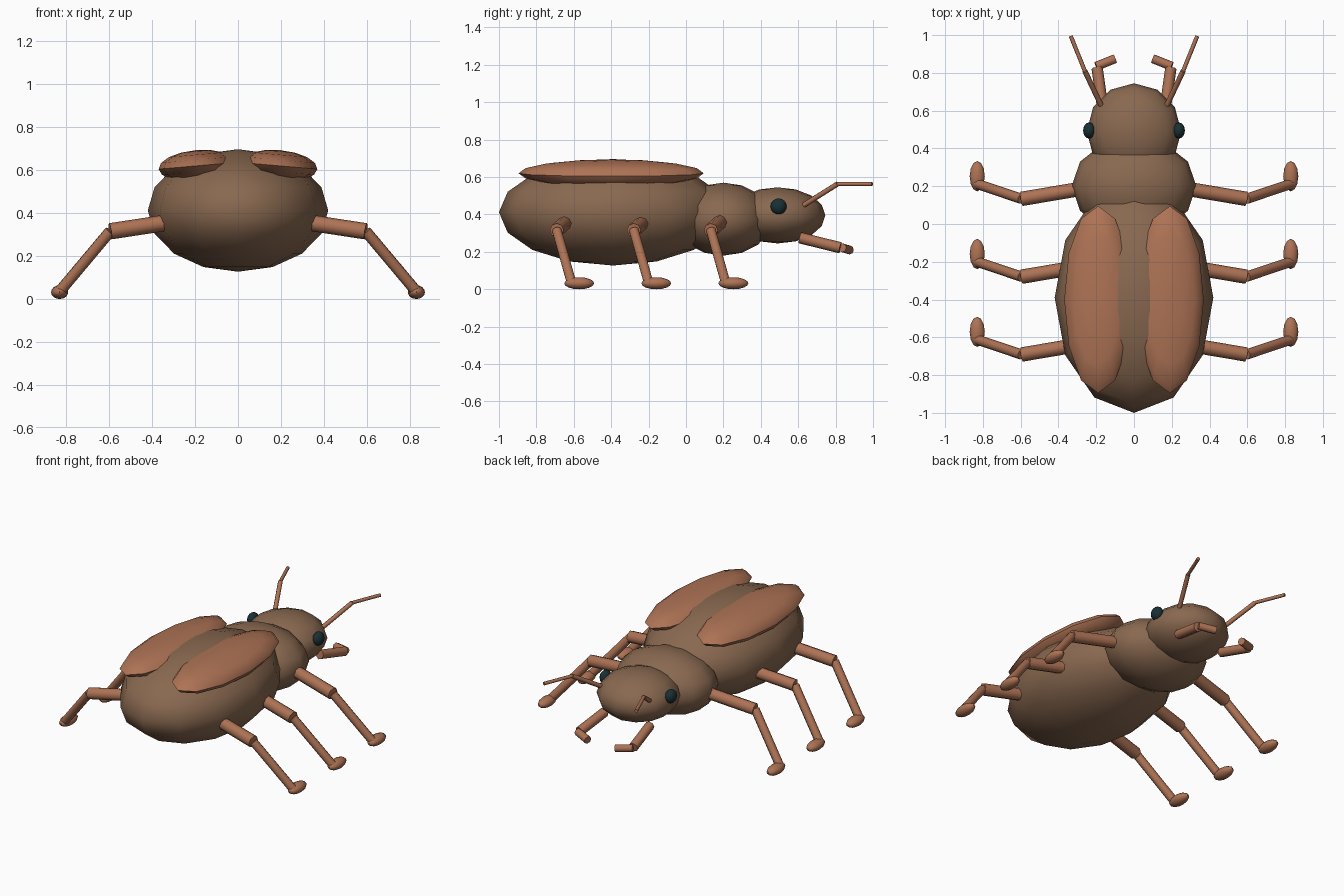
import bpy, math
from mathutils import Vector

if "Cube" in bpy.data.objects:
    bpy.data.objects.remove(bpy.data.objects["Cube"])


def material(name, rgb):
    m = bpy.data.materials.new(name)
    m.diffuse_color = (*rgb, 1)
    m.use_nodes = True
    m.node_tree.nodes["Principled BSDF"].inputs["Base Color"].default_value = m.diffuse_color
    return m


BODY = material("brown shell", (0.25, 0.14, 0.08))
LIMB = material("copper shell", (0.42, 0.17, 0.09))
EYE = material("dark eye", (0.01, 0.03, 0.035))


def finish(name, mat):
    ob = bpy.context.object
    ob.name = name
    ob.data.materials.append(mat)
    bpy.ops.object.shade_smooth_by_angle(angle=math.radians(50))
    return ob


def ellipsoid(name, centre, radii, mat, tilt=0):
    bpy.ops.mesh.primitive_uv_sphere_add(segments=12, ring_count=8, location=centre,
                                         rotation=(0, tilt, 0))
    bpy.context.object.scale = radii
    bpy.ops.object.transform_apply(location=False, rotation=False, scale=True)
    return finish(name, mat)


def rod(name, a, b, radius, mat=LIMB):
    a, b = Vector(a), Vector(b)
    d = b - a
    bpy.ops.mesh.primitive_cylinder_add(vertices=8, radius=radius, depth=d.length,
                                        location=(a + b) / 2,
                                        rotation=d.to_track_quat('Z', 'Y').to_euler())
    return finish(name, mat)


# Body segments
ellipsoid("abdomen", (0, -0.39, 0.412), (0.42, 0.61, 0.285), BODY)
ellipsoid("thorax", (0, 0.2, 0.375), (0.33, 0.26, 0.195), BODY)
ellipsoid("head", (0, 0.49, 0.395), (0.25, 0.255, 0.15), BODY)

for s, side in ((1, "right"), (-1, "left")):
    # Wing cases and eyes
    ellipsoid(f"{side}_wing_case", (s * 0.19, -0.4, 0.62), (0.18, 0.495, 0.073), LIMB,
              tilt=s * math.radians(5))
    ellipsoid(f"{side}_eye", (s * 0.237, 0.495, 0.443), (0.033, 0.043, 0.043), EYE)

    # Two-part feelers
    rod(f"{side}_antenna_base", (s * 0.175, 0.63, 0.45), (s * 0.26, 0.81, 0.563), 0.014)
    rod(f"{side}_antenna_tip", (s * 0.26, 0.81, 0.563), (s * 0.335, 0.995, 0.563), 0.011)

    # Hooked jaws
    rod(f"{side}_jaw_base", (s * 0.165, 0.61, 0.275), (s * 0.195, 0.825, 0.222), 0.03)
    rod(f"{side}_jaw_tip", (s * 0.2, 0.835, 0.222), (s * 0.1, 0.875, 0.21), 0.024)

    # Three pairs of jointed legs
    for i, pos in enumerate(("front", "middle", "rear")):
        y = -0.412 * i
        knee = (s * 0.595, y + 0.133, 0.315)
        rod(f"{pos}_{side}_thigh", (s * 0.3, y + 0.183, 0.36), knee, 0.038)
        rod(f"{pos}_{side}_shin", knee, (s * 0.83, y + 0.212, 0.035), 0.027)
        ellipsoid(f"{pos}_{side}_foot", (s * 0.83, y + 0.253, 0.032), (0.04, 0.08, 0.032), LIMB)
